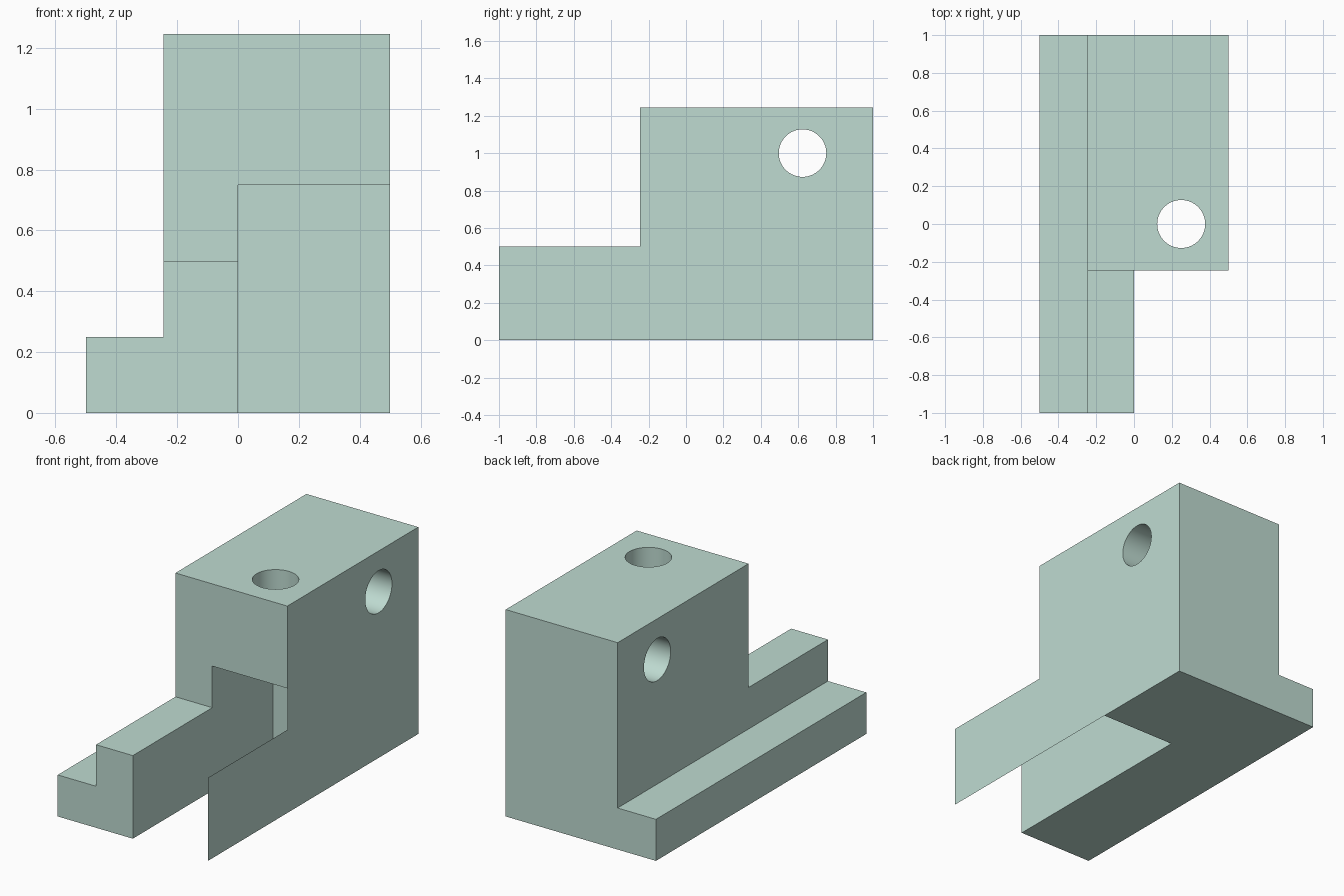
import bpy, bmesh, math
from mathutils import Matrix, Vector

cube = bpy.data.objects.get("Cube")
if cube:
    bpy.data.objects.remove(cube, do_unlink=True)

sage = bpy.data.materials.new("sage_green")
sage.use_nodes = True
sage.diffuse_color = (0.52, 0.71, 0.64, 1)
sage.node_tree.nodes["Principled BSDF"].inputs["Base Color"].default_value = sage.diffuse_color

TOP, STEP_X, FRONT_Y = 1.245, -0.245, -0.245
NOTCH_Y, NOTCH_Z, LEDGE_Z = 0.333, 0.75, 0.5
HOLE_R = 0.127


def make_object(name, bm):
    bmesh.ops.recalc_face_normals(bm, faces=bm.faces)
    mesh = bpy.data.meshes.new(name)
    bm.to_mesh(mesh)
    bm.free()
    mesh.materials.append(sage)
    obj = bpy.data.objects.new(name, mesh)
    bpy.context.collection.objects.link(obj)
    return obj


def profile(name, points, extrude=None):
    bm = bmesh.new()
    face = bm.faces.new([bm.verts.new(p) for p in points])
    if extrude:
        new = bmesh.ops.extrude_face_region(bm, geom=[face])["geom"]
        verts = [g for g in new if isinstance(g, bmesh.types.BMVert)]
        bmesh.ops.translate(bm, verts=verts, vec=extrude)
    return make_object(name, bm)


def box(name, low, high):
    low, high = Vector(low), Vector(high)
    bm = bmesh.new()
    bmesh.ops.create_cube(bm, size=1)
    bmesh.ops.scale(bm, verts=bm.verts, vec=high - low)
    bmesh.ops.translate(bm, verts=bm.verts, vec=(low + high) / 2)
    return make_object(name, bm)


def rod(name, centre, axis, depth):
    bm = bmesh.new()
    turn = Vector((0, 0, 1)).rotation_difference(Vector(axis)).to_matrix().to_4x4()
    bmesh.ops.create_cone(bm, cap_ends=True, segments=64, radius1=HOLE_R, radius2=HOLE_R,
                          depth=depth, matrix=Matrix.Translation(centre) @ turn)
    return make_object(name, bm)


# Stepped block, drawn from the front and extruded backwards
section = [(-0.5, 0), (0.5, 0), (0.5, TOP), (STEP_X, TOP), (STEP_X, 0.25), (-0.5, 0.25)]
body = profile("stepped_block", [(x, -1, z) for x, z in section], (0, 2, 0))

# Low front ledge, underside notch, cross hole and vertical hole
cutters = [
    box("ledge_cutter", (-1, -2, LEDGE_Z), (1, FRONT_Y, 2)),
    box("notch_cutter", (0, -2, -1), (1, NOTCH_Y, NOTCH_Z)),
    rod("cross_hole_cutter", (0, 0.623, 1), (1, 0, 0), 3),
    rod("vertical_hole_cutter", (0.25, 0, 1), (0, 0, 1), 1),
]
bpy.context.view_layer.objects.active = body
for cutter in cutters:
    cutter.hide_render = True
    cut = body.modifiers.new(cutter.name, 'BOOLEAN')
    cut.operation = 'DIFFERENCE'
    cut.solver = 'EXACT'
    cut.object = cutter
    bpy.ops.object.modifier_apply(modifier=cut.name)
for cutter in cutters:
    bpy.data.objects.remove(cutter, do_unlink=True)

# Smooth hole walls, sharp block edges
bpy.ops.object.select_all(action='DESELECT')
body.select_set(True)
bpy.ops.object.shade_smooth_by_angle(angle=math.radians(30))

# Paper-thin side sheet that closes the outer side of the notch
outline = [(-1, 0), (NOTCH_Y, 0), (NOTCH_Y, NOTCH_Z), (FRONT_Y, NOTCH_Z),
           (FRONT_Y, LEDGE_Z), (-1, LEDGE_Z)]
sheet = profile("side_sheet", [(0.5, y, z) for y, z in outline])
if sheet.data.polygons[0].normal.x < 0:
    sheet.data.flip_normals()
